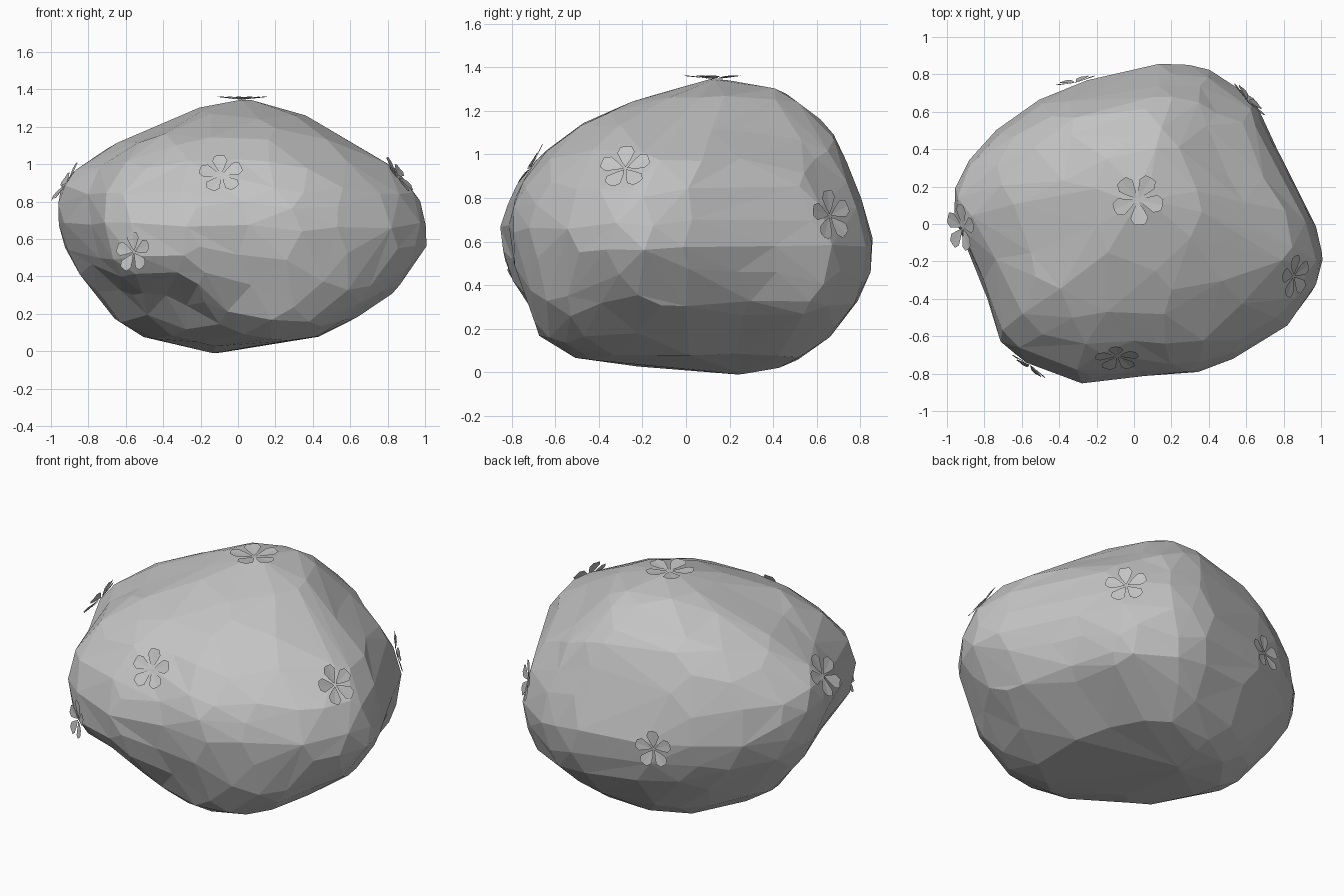
import bpy
import bmesh
import math
from mathutils import Vector, Matrix, noise
from mathutils.bvhtree import BVHTree

default_cube = bpy.data.objects.get("Cube")
if default_cube:
    bpy.data.objects.remove(default_cube, do_unlink=True)


def make_material(name, colour):
    material = bpy.data.materials.new(name)
    material.use_nodes = True
    material.diffuse_color = colour
    material.node_tree.nodes["Principled BSDF"].inputs["Base Color"].default_value = colour
    return material


def add_object(name, mesh, material):
    mesh.name = name
    mesh.materials.clear()
    mesh.materials.append(material)
    obj = bpy.data.objects.new(name, mesh)
    bpy.context.scene.collection.objects.link(obj)
    return obj


stone_grey = make_material("stone grey", (.55, .55, .55, 1))

# Plan outline of the boulder, counter-clockwise
OUTLINE = [
    (1, -.2), (.96, .04), (.78, .4), (.66, .66), (.55, .72), (.41, .83),
    (.18, .86), (-.27, .76), (-.48, .68), (-.73, .53), (-.88, .36),
    (-.96, .2), (-.96, .07), (-.88, -.15), (-.8, -.34), (-.72, -.62),
    (-.54, -.74), (-.28, -.85), (.05, -.8), (.22, -.81), (.38, -.78),
    (.58, -.69), (.85, -.53), (.95, -.37),
]

# Width and depth limits at each height: z, x low, x high, y low, y high
SLICES = [
    (0, -.15, -.05, .12, .25),
    (.03, -.27, .14, -.3, .4),
    (.07, -.44, .43, -.53, .53),
    (.18, -.61, .62, -.7, .67),
    (.32, -.73, .82, -.77, .79),
    (.46, -.87, .92, -.83, .84),
    (.58, -.92, .97, -.85, .86),
    (.7, -.96, .97, -.86, .83),
    (.86, -.93, .94, -.79, .77),
    (1, -.8, .82, -.68, .72),
    (1.12, -.64, .6, -.53, .66),
    (1.2, -.41, .46, -.36, .57),
    (1.26, -.3, .37, -.19, .5),
    (1.3, -.22, .25, -.04, .44),
    (1.345, 0, .06, .1, .15),
]
LOW = Vector((-.96, -.86, 0))
HIGH = Vector((1, .86, 1.345))

# Local swellings and hollows: centre, push, reach
DENTS = [
    ((1, -.2, .58), (.04, 0, 0), .25),
    # front left: overhang above a hollow
    ((-.57, -.7, .42), (-.04, -.05, 0), .2),
    ((-.34, -.62, .14), (.04, .12, .08), .23),
    # front right: steep corner down to the foot
    ((.4, -.6, .1), (.02, -.04, -.05), .22),
    ((.6, -.62, .26), (.04, -.04, -.02), .2),
    ((.75, -.42, .97), (-.03, .02, -.03), .2),
    # back corners
    ((.63, .58, .27), (.03, .03, -.03), .22),
    ((.5, .5, 1.1), (-.02, -.03, -.03), .25),
    ((-.25, .48, .05), (-.02, .02, -.03), .25),
    # left flank
    ((-.62, .05, .16), (-.03, 0, -.03), .25),
    ((-.88, -.05, .93), (-.02, 0, .03), .18),
]


def unit_outline():
    """Outline scaled to the -1..1 square, as (angle, u, v) sorted by angle."""
    points = []
    for x, y in OUTLINE:
        u = 2 * (x - LOW.x) / (HIGH.x - LOW.x) - 1
        v = 2 * (y - LOW.y) / (HIGH.y - LOW.y) - 1
        points.append((math.atan2(v, u), u, v))
    points.sort()
    first, last = points[0], points[-1]
    before = (last[0] - math.tau, last[1], last[2])
    after = (first[0] + math.tau, first[1], first[2])
    return [before] + points + [after]


def lookup(table, key):
    """Linear interpolation of a sorted table by its first column."""
    for a, b in zip(table, table[1:]):
        if key <= b[0]:
            t = max(0, (key - a[0]) / (b[0] - a[0]))
            return [p + (q - p) * t for p, q in zip(a[1:], b[1:])]
    return list(table[-1][1:])


def build_boulder():
    outline = unit_outline()
    bm = bmesh.new()
    bmesh.ops.create_icosphere(bm, subdivisions=4, radius=1)
    for vert in bm.verts:
        n = vert.co.copy()
        z = HIGH.z * (n.z + 1) / 2
        u, v = lookup(outline, math.atan2(n.y, n.x))
        x_low, x_high, y_low, y_high = lookup(SLICES, z)
        point = Vector((x_low + (u + 1) / 2 * (x_high - x_low),
                        y_low + (v + 1) / 2 * (y_high - y_low), z))
        vert.co = point
        for centre, push, reach in DENTS:
            distance = (point - Vector(centre)).length
            vert.co += Vector(push) * math.exp(-(distance / reach) ** 2)
        # Broad chiselled unevenness, fading out at the crown and the foot
        rough = .01 + .015 * noise.noise(n * 3)
        vert.co += n * rough * (1 - n.z ** 4)
    bmesh.ops.smooth_vert(bm, verts=bm.verts, factor=.2,
                          use_axis_x=True, use_axis_y=True, use_axis_z=True)
    mesh = bpy.data.meshes.new("boulder")
    bm.to_mesh(mesh)
    bm.free()

    # Collapse to large irregular facets
    boulder = add_object("boulder", mesh, stone_grey)
    facets = boulder.modifiers.new("facets", "DECIMATE")
    facets.ratio = .32
    depsgraph = bpy.context.evaluated_depsgraph_get()
    faceted = bpy.data.meshes.new_from_object(boulder.evaluated_get(depsgraph))
    boulder.modifiers.clear()
    boulder.data = faceted
    faceted.shade_flat()
    return boulder


def build_flower(name, place, normal, size, surface):
    """Five separate folded petals resting on the boulder."""
    place, normal = Vector(place), Vector(normal).normalized()
    turn_out = normal.to_track_quat("Z", "Y")
    profile = [(.35, .18), (.7, .34), (.95, .22)]
    bm = bmesh.new()
    heights = []
    for i in range(5):
        turn = Matrix.Rotation(math.tau * i / 5 + .4, 3, "Z")

        def corner(r, side):
            lift = .1 * r * r + .12 * abs(side)
            return bm.verts.new(turn @ Vector((r, side, lift)) * size)

        base, tip = corner(.06, 0), corner(.98, 0)
        for sign in (1, -1):
            edge = [corner(r, sign * w) for r, w in profile]
            ring = [base, tip] + edge[::-1]
            bm.faces.new(ring if sign > 0 else ring[::-1])

        # Rock height under the heart and the middle of each petal
        for r in (0, .6):
            spot = place + turn_out @ (turn @ Vector((r * size, 0, 0)))
            hit = surface.ray_cast(spot + normal, -normal)[0]
            if hit:
                heights.append((hit - place).dot(normal))
    mesh = bpy.data.meshes.new(name)
    bm.to_mesh(mesh)
    bm.free()
    flower = add_object(name, mesh, stone_grey)
    flower.rotation_mode = "QUATERNION"
    flower.rotation_quaternion = turn_out
    flower.location = place + normal * (max(heights) + .002)


boulder = build_boulder()
surface = BVHTree.FromPolygons([v.co for v in boulder.data.vertices],
                               [p.vertices[:] for p in boulder.data.polygons])

# Flowers scattered over the boulder: place, facing, size
FLOWERS = {
    "top_flower": ((.02, .13, 1.34), (0, 0, 1), .14),
    "front_flower": ((-.09, -.72, .95), (0, -.84, .54), .12),
    "front_corner_flower": ((-.56, -.76, .53), (-.56, -.8, .1), .11),
    "right_side_flower": ((-.92, -.02, .9), (-.83, -.1, .56), .13),
    "left_side_flower": ((.86, -.28, .94), (.78, -.2, .58), .12),
    "back_corner_flower": ((.62, .67, .72), (.72, .68, .15), .12),
    "back_flower": ((-.31, .75, .58), (-.22, .97, .1), .11),
}
for name, (place, facing, size) in FLOWERS.items():
    build_flower(name, place, facing, size, surface)
